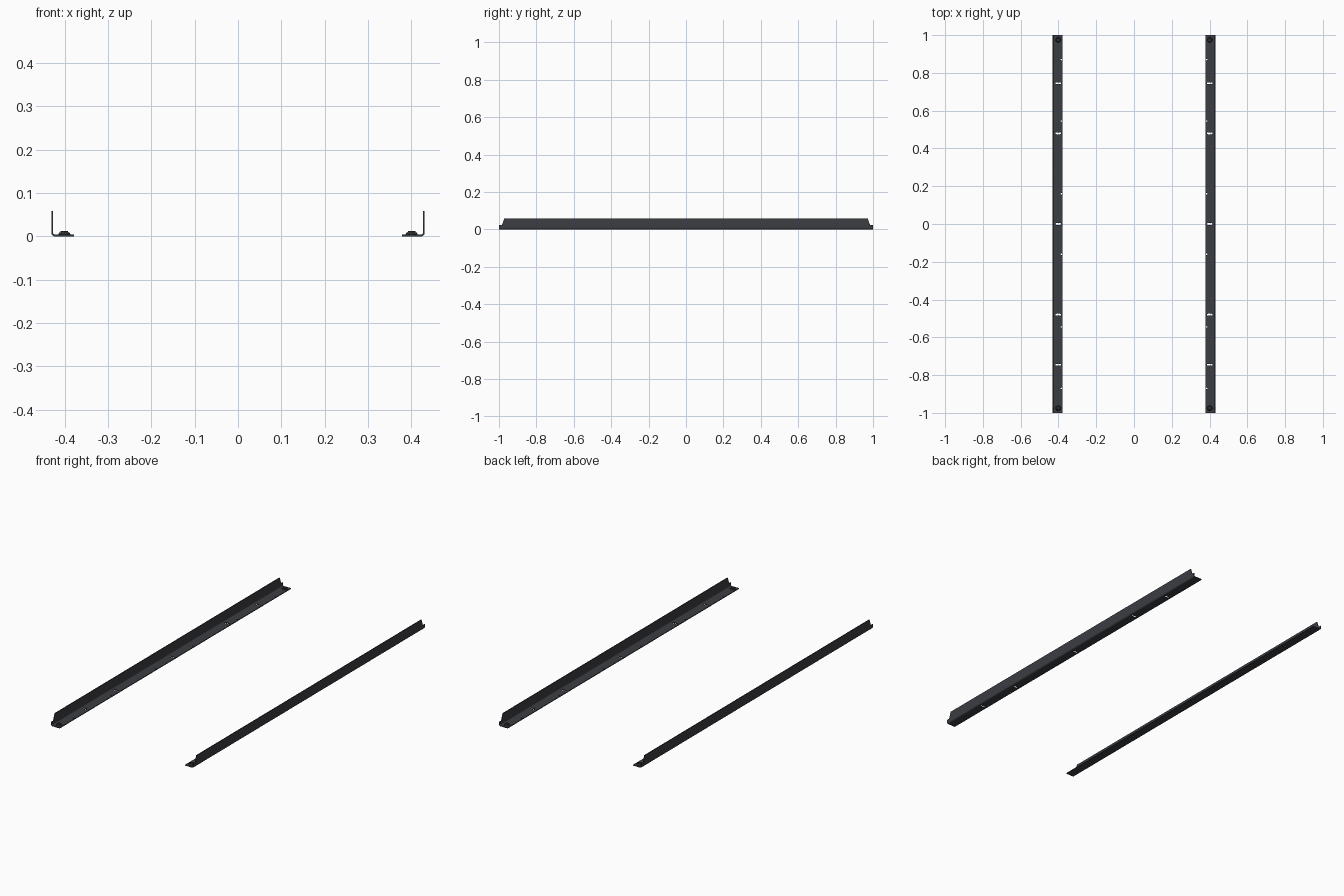
import bpy, bmesh, math
from mathutils import Vector

if "Cube" in bpy.data.objects:
    bpy.data.objects.remove(bpy.data.objects["Cube"])

dark = bpy.data.materials.new("dark_steel")
dark.diffuse_color = (0.045, 0.047, 0.055, 1)
dark.use_nodes = True
dark.node_tree.nodes["Principled BSDF"].inputs["Base Color"].default_value = dark.diffuse_color
black = bpy.data.materials.new("black_bolt")
black.diffuse_color = (0.025, 0.025, 0.03, 1)
black.use_nodes = True
black.node_tree.nodes["Principled BSDF"].inputs["Base Color"].default_value = black.diffuse_color

T = 0.004                                # sheet thickness
XO, XI, XC = -0.431, -0.379, -0.401      # outer face, inner edge, hole line
H = 0.059


def prism(bm, pts, offset):
    """Closed prism from a planar outline swept by offset."""
    a = [bm.verts.new(p) for p in pts]
    b = [bm.verts.new(Vector(p) + Vector(offset)) for p in pts]
    bm.faces.new(a[::-1])
    bm.faces.new(b)
    n = len(a)
    for i in range(n):
        bm.faces.new((a[i], a[(i + 1) % n], b[(i + 1) % n], b[i]))


def finish(bm, name, mat=None):
    bmesh.ops.recalc_face_normals(bm, faces=bm.faces)
    me = bpy.data.meshes.new(name)
    bm.to_mesh(me)
    bm.free()
    ob = bpy.data.objects.new(name, me)
    bpy.context.collection.objects.link(ob)
    if mat:
        me.materials.append(mat)
    return ob


def arc(cx, cz, r, a0, a1, n=6):
    return [(cx + r * math.cos(math.radians(a0 + (a1 - a0) * i / n)),
             cz + r * math.sin(math.radians(a0 + (a1 - a0) * i / n))) for i in range(n + 1)]


def slot(bm, x, y, length, width):
    """Round-ended slot cutter lying along x."""
    r, d = width / 2, (length - width) / 2
    out = arc(x + d, y, r, -90, 90) + arc(x - d, y, r, 90, 270)
    if d < 1e-6:
        out = arc(x, y, r, 0, 330, 11)
    prism(bm, [(px, py, -0.01) for px, py in out], (0, 0, 0.025))


# Bent angle rail: L section with rounded bend, swept along y
R = 0.008
section = ([(XI, 0), (XI, T)] + arc(XO + R, R, R - T, 270, 180)
           + [(XO + T, H), (XO, H)] + arc(XO + R, R, R, 180, 270))
bm = bmesh.new()
prism(bm, [(x, -1, z) for x, z in section], (0, 2, 0))
rail = finish(bm, "angle_rails", dark)

# Cutters: slots, small holes at the inner edge, stepped flange ends
bm = bmesh.new()
for y in (-0.745, -0.48, 0, 0.48, 0.745):
    slot(bm, XC, y, 0.03, 0.010)
for y in (-0.87, -0.545, -0.16, 0.16, 0.545, 0.87):
    slot(bm, -0.385, y, 0.008, 0.008)
for s in (-1, 1):
    notch = [(1.02, 0.023), (0.984, 0.023), (0.967, 0.07), (1.02, 0.07)]
    prism(bm, [(XO - 0.01, s * y, z) for y, z in notch], (0.04, 0, 0))
cutter = finish(bm, "rail_cutter")
cutter.hide_render = True

cut = rail.modifiers.new("cut", "BOOLEAN")
cut.operation, cut.object, cut.solver = "DIFFERENCE", cutter, "EXACT"
rail.modifiers.new("mirror", "MIRROR")
bpy.context.view_layer.objects.active = rail
rail.select_set(True)
for m in ("cut", "mirror"):
    bpy.ops.object.modifier_apply(modifier=m)
bpy.data.objects.remove(cutter)
bpy.ops.object.shade_smooth_by_angle(angle=math.radians(30))
rail.select_set(False)

# End bolts: tapered collar with hex head, one at each rail end
bm = bmesh.new()
for segs, r1, r2, z0, z1 in ((24, 0.0145, 0.0115, T, 0.009), (6, 0.0105, 0.0095, 0.009, 0.0128)):
    new = bmesh.ops.create_cone(bm, cap_ends=True, segments=segs, radius1=r1, radius2=r2, depth=z1 - z0)
    bmesh.ops.translate(bm, verts=new["verts"], vec=(XC, -0.975, (z0 + z1) / 2))
bolts = finish(bm, "end_bolts", black)
mir = bolts.modifiers.new("mirror", "MIRROR")
mir.use_axis[1] = True
bpy.context.view_layer.objects.active = bolts
bolts.select_set(True)
bpy.ops.object.modifier_apply(modifier="mirror")
bpy.ops.object.shade_smooth_by_angle(angle=math.radians(30))
